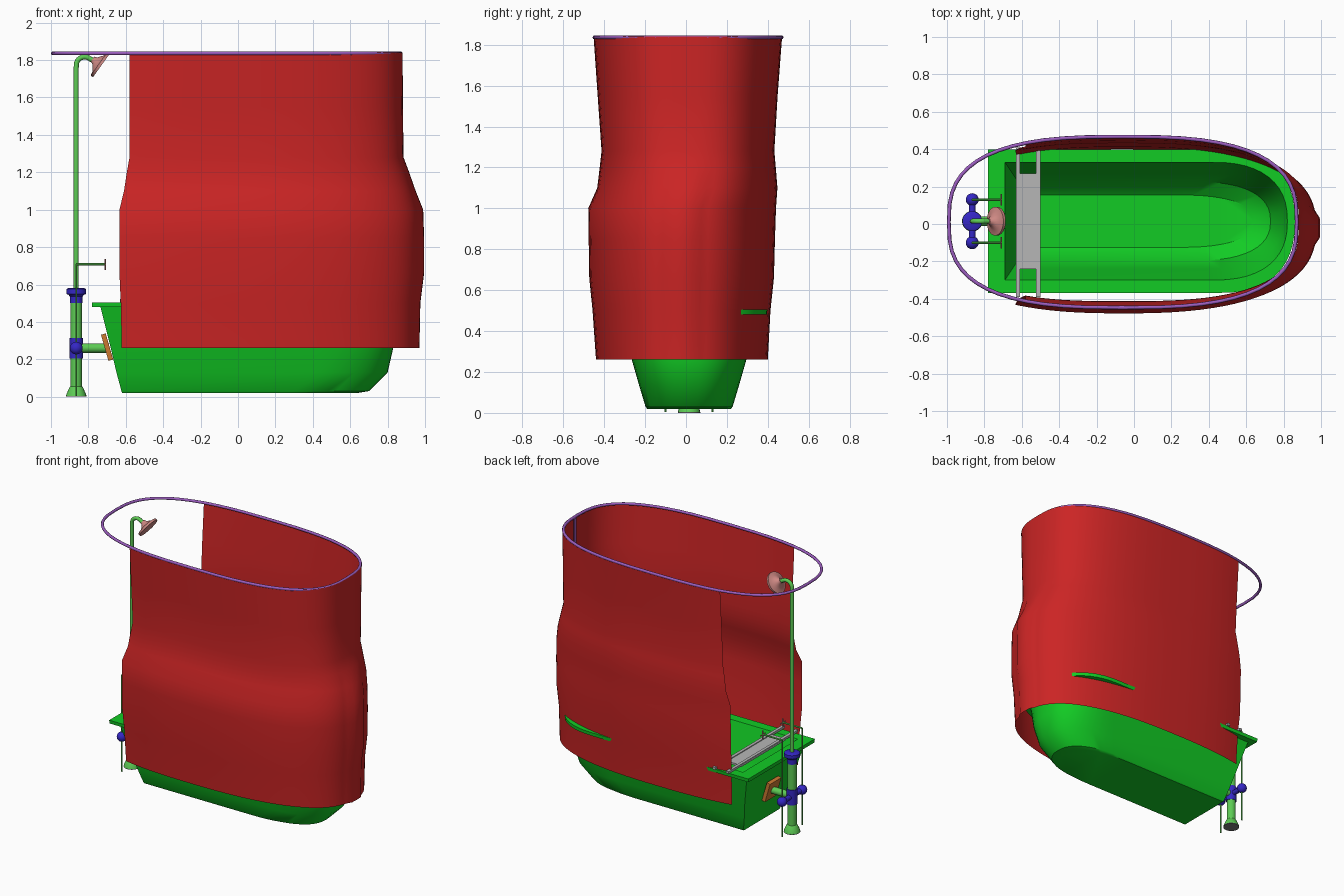
import bpy, bmesh, math
from mathutils import Vector

if "Cube" in bpy.data.objects:
    bpy.data.objects.remove(bpy.data.objects["Cube"])


def material(name, rgb):
    m = bpy.data.materials.new(name)
    m.diffuse_color = (*rgb, 1)
    m.use_nodes = True
    m.node_tree.nodes["Principled BSDF"].inputs["Base Color"].default_value = m.diffuse_color
    return m


RED = material("curtain red", (0.60, 0.018, 0.018))
GREEN = material("tub green", (0.006, 0.60, 0.018))
PIPE = material("pipe green", (0.11, 0.60, 0.09))
PURPLE = material("rail purple", (0.33, 0.11, 0.52))
BLUE = material("valve blue", (0.035, 0.02, 0.56))
PINK = material("shower pink", (0.62, 0.25, 0.23))
ORANGE = material("bracket orange", (0.60, 0.19, 0.03))
GREY = material("rack grey", (0.47, 0.47, 0.47))
DARK = material("base grey", (0.20, 0.20, 0.20))


def finish(obj, mat, angle=35):
    obj.data.materials.clear()
    obj.data.materials.append(mat)
    bpy.ops.object.select_all(action='DESELECT')
    obj.select_set(True)
    bpy.context.view_layer.objects.active = obj
    bpy.ops.object.shade_smooth_by_angle(angle=math.radians(angle))
    return obj


def loft(name, sections, mat, closed=True, caps=True, angle=35):
    """Skin a stack of equal-length point loops."""
    bm = bmesh.new()
    rows = [[bm.verts.new(p) for p in s] for s in sections]
    n = len(rows[0])
    for a, b in zip(rows, rows[1:]):
        for i in range(n if closed else n - 1):
            j = (i + 1) % n
            bm.faces.new((a[i], a[j], b[j], b[i]))
    if caps:
        bm.faces.new(rows[0][::-1])
        bm.faces.new(rows[-1])
    me = bpy.data.meshes.new(name)
    bm.to_mesh(me)
    bm.free()
    obj = bpy.data.objects.new(name, me)
    bpy.context.collection.objects.link(obj)
    return finish(obj, mat, angle)


def turned(name, profile, origin, axis, mat, sides=20):
    """Solid of revolution: profile of (radius, distance along axis)."""
    q = Vector(axis).to_track_quat('Z', 'Y')
    rows = []
    for r, h in profile:
        rows.append([Vector(origin) + q @ Vector((r * math.cos(t), r * math.sin(t), h))
                     for t in (2 * math.pi * k / sides for k in range(sides))])
    return loft(name, rows, mat)


def rod(name, a, b, r, mat, sides=12):
    d = Vector(b) - Vector(a)
    return turned(name, [(r, 0), (r, d.length)], a, d, mat, sides)


def tube(name, pts, r, mat, cyclic=False):
    cu = bpy.data.curves.new(name, 'CURVE')
    cu.dimensions = '3D'
    cu.bevel_depth, cu.bevel_resolution, cu.use_fill_caps = r, 2, True
    sp = cu.splines.new('POLY')
    sp.points.add(len(pts) - 1)
    for p, co in zip(sp.points, pts):
        p.co = (*co, 1)
    sp.use_cyclic_u = cyclic
    obj = bpy.data.objects.new(name, cu)
    bpy.context.collection.objects.link(obj)
    bpy.ops.object.select_all(action='DESELECT')
    obj.select_set(True)
    bpy.context.view_layer.objects.active = obj
    bpy.ops.object.convert(target='MESH')
    return finish(bpy.context.object, mat, 60)


def box(name, loc, size, mat, tilt=0):
    bpy.ops.mesh.primitive_cube_add(size=1, location=loc, rotation=(0, tilt, 0))
    obj = bpy.context.object
    obj.name, obj.scale = name, size
    return finish(obj, mat)


def power(v, e):
    return math.copysign(abs(v) ** e, v)


# Curtain rail: closed squarish oval
CX = -0.06
N = 2.8
rail = [(CX + 0.93 * power(math.cos(t), 2 / N), 0.01 + 0.457 * power(math.sin(t), 2 / N), 1.836)
        for t in (2 * math.pi * k / 56 for k in range(56))]
tube("curtain_rail", rail, 0.010, PURPLE, True)
box("seam_strip", (0.866, 0.04, 1.68), (0.008, 0.025, 0.30), PURPLE)

# Curtain: z, open edge x, far end x, min y, max y, roundness, seam bulge
curtain = [(0.26, -0.63, 0.97, -0.44, 0.40, 2.5, 0.015),
           (0.50, -0.635, 0.975, -0.457, 0.413, 2.5, 0.015),
           (0.66, -0.645, 0.995, -0.473, 0.43, 2.5, 0.02),
           (0.85, -0.645, 0.995, -0.476, 0.435, 2.5, 0.02),
           (1.00, -0.645, 0.99, -0.478, 0.44, 2.5, 0.02),
           (1.10, -0.615, 0.95, -0.434, 0.447, 2.6, 0.01),
           (1.20, -0.597, 0.915, -0.422, 0.439, 2.7, 0.005),
           (1.28, -0.58, 0.885, -0.413, 0.432, 2.8, 0),
           (1.55, -0.58, 0.882, -0.432, 0.448, 2.8, 0),
           (1.84, -0.58, 0.88, -0.452, 0.47, 2.8, 0)]
rows = []
for z, xl, xr, y0, y1, n, bump in curtain:
    a, b, cy = xr - CX, (y1 - y0) / 2, (y1 + y0) / 2
    end = math.acos(-((CX - xl) / a) ** (n / 2))
    row = []
    for k in range(61):
        t = end * (k / 30 - 1)
        dy = b * power(math.sin(t), 2 / n)
        inset = bump if abs(dy) > 0.075 else 0
        row.append((CX + (a - inset) * power(math.cos(t), 2 / n), cy + dy, z))
    rows.append(row)
loft("shower_curtain", rows, RED, closed=False, caps=False, angle=45)


# Bathtub: square at the tap end, rounded at the far end, hollow
def tub_outline(z, xl, xr, hw, reach=0.40, n=2.4):
    cy, xs = 0.015, xr - reach
    pts = [(xl, cy - hw, z)]
    for k in range(25):
        t = math.pi * (k / 24 - 0.5)
        pts.append((xs + reach * power(max(math.cos(t), 0), 2 / n),
                    cy + hw * power(math.sin(t), 2 / n), z))
    return pts + [(xl, cy + hw, z)]


tub = [(0.02, -0.62, 0.64, 0.205), (0.03, -0.623, 0.70, 0.213), (0.13, -0.65, 0.80, 0.243),
       (0.26, -0.68, 0.83, 0.28), (0.48, -0.735, 0.84, 0.335), (0.48, -0.78, 0.86, 0.38),
       (0.505, -0.78, 0.86, 0.383), (0.505, -0.69, 0.82, 0.315), (0.30, -0.65, 0.79, 0.255),
       (0.13, -0.62, 0.73, 0.21), (0.07, -0.58, 0.64, 0.14)]
loft("bathtub", [tub_outline(*s) for s in tub], GREEN)

# Bath rack: two cross bars and a tray
for x in (-0.62, -0.512):
    box("rack_bar", (x, 0.01, 0.515), (0.022, 0.80, 0.016), GREY)
box("rack_tray", (-0.567, 0.015, 0.51), (0.13, 0.51, 0.014), GREY)

# Standing column with flared foot and collar
PX, PY = -0.865, 0.015
turned("column", [(0.055, 0.003), (0.052, 0.015), (0.036, 0.05), (0.031, 0.055), (0.031, 0.54)],
       (PX, PY, 0), (0, 0, 1), PIPE)
turned("foot_plate", [(0.055, 0), (0.055, 0.004)], (PX, PY, 0), (0, 0, 1), DARK)
turned("upper_valve", [(0.033, 0.50), (0.033, 0.535), (0.042, 0.545), (0.053, 0.55), (0.053, 0.575),
                       (0.04, 0.582)], (PX, PY, 0), (0, 0, 1), BLUE)
turned("lower_valve", [(0.036, 0.205), (0.036, 0.315)], (PX, PY, 0), (0, 0, 1), BLUE)

# Side valves, thin supply pipes and taps
rod("valve_bar", (PX, -0.10, 0.26), (PX, 0.13, 0.26), 0.018, BLUE)
ball = [(0.034 * math.sin(math.pi * k / 10) + 0.0005, -0.034 * math.cos(math.pi * k / 10))
        for k in range(11)]
for y in (-0.10, 0.13):
    turned("side_valve", ball, (PX, y, 0.26), (0, 0, 1), BLUE)
    rod("supply_pipe", (PX, y, 0.005), (PX, y, 0.71), 0.005, PIPE, 8)
    rod("tap_spout", (PX, y, 0.708), (-0.705, y, 0.708), 0.006, PIPE, 8)
    rod("tap_handle", (-0.71, y, 0.677), (-0.71, y, 0.737), 0.004, PINK, 8)
    rod("tap_cross", (-0.71, y - 0.03, 0.708), (-0.71, y + 0.03, 0.708), 0.004, PINK, 8)

# Feed into the tub and its bracket
rod("feed_pipe", (PX, PY, 0.26), (-0.69, PY, 0.26), 0.025, PIPE, 16)
box("feed_bracket", (-0.70, PY, 0.265), (0.026, 0.13, 0.145), ORANGE, math.radians(-16) + math.pi)

# Riser with a bent neck and the shower head
neck = [(PX, PY, 0.56), (PX, PY, 1.76)]
neck += [(-0.82 - 0.045 * math.cos(t), PY, 1.772 + 0.045 * math.sin(t))
         for t in (math.pi * k / 12 for k in range(1, 10))]
neck.append((-0.768, PY, 1.798))
tube("shower_riser", neck, 0.0135, PIPE)
turned("shower_head", [(0.016, -0.055), (0.022, -0.04), (0.05, -0.018), (0.077, -0.012), (0.077, 0.003)],
       (-0.733, PY, 1.773), (0.81, 0, -0.58), PINK, 24)
